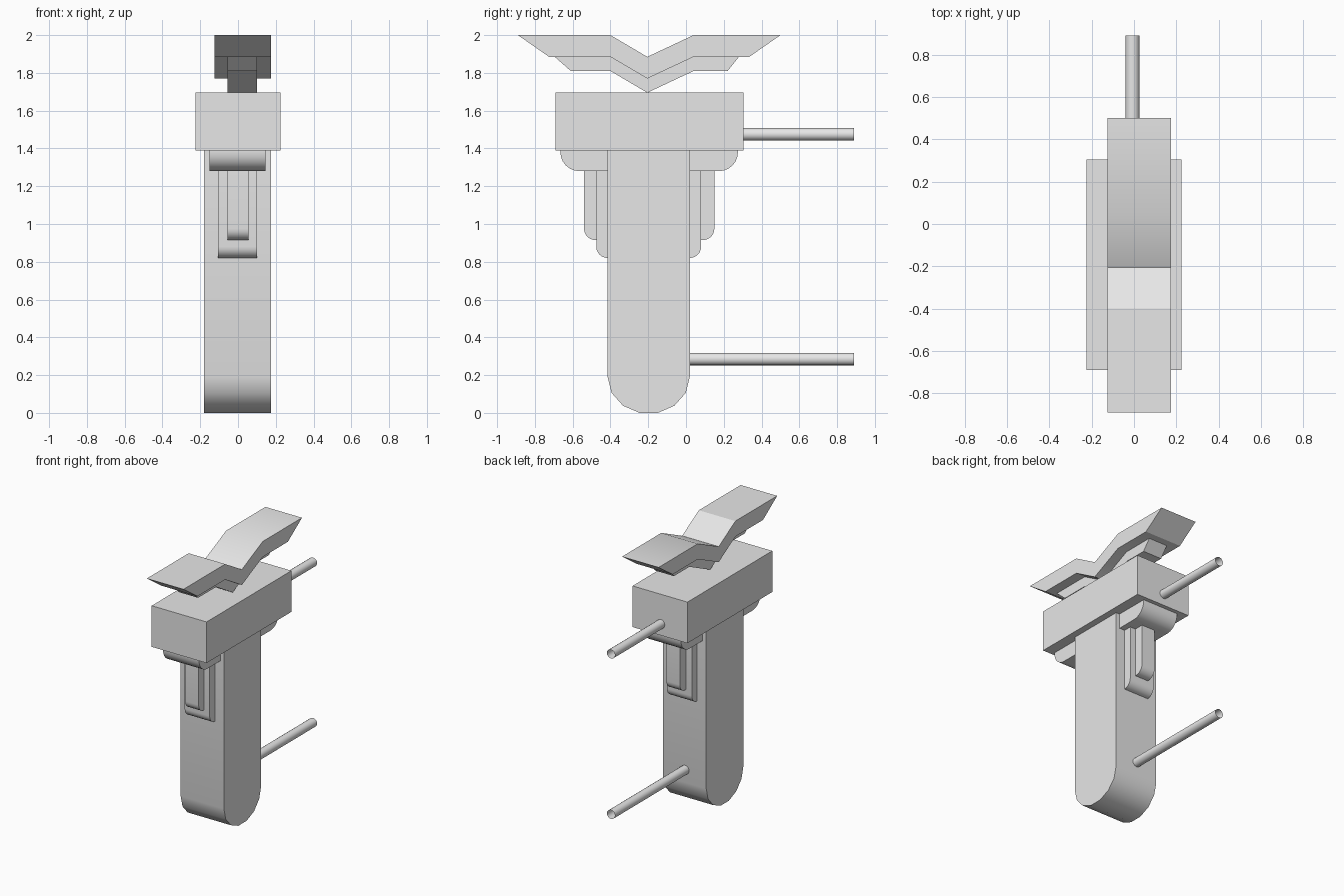
import bpy
import bmesh
from math import sin, cos, pi, radians

cube = bpy.data.objects.get("Cube")
if cube:
    bpy.data.objects.remove(cube, do_unlink=True)

grey = bpy.data.materials.new("light grey")
grey.use_nodes = True
grey.diffuse_color = (0.8, 0.8, 0.8, 1)
grey.node_tree.nodes["Principled BSDF"].inputs["Base Color"].default_value = (0.8, 0.8, 0.8, 1)


def finish(name, bm):
    bmesh.ops.recalc_face_normals(bm, faces=bm.faces)
    mesh = bpy.data.meshes.new(name)
    bm.to_mesh(mesh)
    bm.free()
    mesh.materials.append(grey)
    obj = bpy.data.objects.new(name, mesh)
    bpy.context.collection.objects.link(obj)
    bpy.ops.object.select_all(action="DESELECT")
    obj.select_set(True)
    bpy.context.view_layer.objects.active = obj
    bpy.ops.object.shade_smooth_by_angle(angle=radians(29))
    return obj


def extrude_profile(name, profile, x0, x1):
    """Extrude a (y, z) outline from x0 to x1."""
    bm = bmesh.new()
    face = bm.faces.new([bm.verts.new((x0, y, z)) for y, z in profile])
    new = bmesh.ops.extrude_face_region(bm, geom=[face])["geom"]
    bmesh.ops.translate(bm, vec=(x1 - x0, 0, 0),
                        verts=[v for v in new if isinstance(v, bmesh.types.BMVert)])
    return finish(name, bm)


def arc(cy, cz, ry, rz, start, end, steps):
    return [(cy + ry * cos(start + (end - start) * i / steps),
             cz + rz * sin(start + (end - start) * i / steps)) for i in range(steps + 1)]


def rounded_block(name, x0, x1, y0, y1, z0, z1, r):
    """Block whose two lower edges, front and back, are rounded."""
    profile = [(y0, z1)]
    profile += arc(y0 + r, z0 + r, r, r, pi, 1.5 * pi, 6)
    profile += arc(y1 - r, z0 + r, r, r, 1.5 * pi, 2 * pi, 6)
    profile += [(y1, z1)]
    extrude_profile(name, profile, x0, x1)


def open_rod(name, z, y0, y1):
    """Open-ended tube along y."""
    bm = bmesh.new()
    n = 16
    rings = [[bm.verts.new((-0.007 + 0.033 * cos(2 * pi * i / n), y,
                            z + 0.033 * sin(2 * pi * i / n))) for i in range(n)]
             for y in (y0, y1)]
    for i in range(n):
        j = (i + 1) % n
        bm.faces.new((rings[0][i], rings[0][j], rings[1][j], rings[1][i]))
    finish(name, bm)


# Post with a rounded foot
foot = arc(-0.1975, 0.19, 0.2175, 0.19 / sin(pi * 3 / 7), pi, 2 * pi, 7)
extrude_profile("post", [(-0.415, 1.39)] + foot + [(0.02, 1.39)], -0.18, 0.175)

# Head block
extrude_profile("head_block", [(-0.69, 1.39), (0.305, 1.39), (0.305, 1.695), (-0.69, 1.695)],
                -0.225, 0.225)

# Stepped brackets under the head
rounded_block("shelf_bracket", -0.15, 0.145, -0.665, 0.275, 1.28, 1.39, 0.1)
rounded_block("wide_bracket", -0.105, 0.1, -0.475, 0.08, 0.82, 1.28, 0.06)
rounded_block("narrow_bracket", -0.055, 0.055, -0.54, 0.15, 0.915, 1.28, 0.06)

# Bent top plate and the rib beneath it
extrude_profile("top_plate", [(-0.89, 2), (-0.4, 2), (-0.205, 1.885), (0.04, 2), (0.5, 2),
                              (0.335, 1.885), (0.04, 1.885), (-0.205, 1.77),
                              (-0.4, 1.885), (-0.725, 1.885)], -0.125, 0.175)
extrude_profile("lower_rib", [(-0.695, 1.885), (-0.4, 1.885), (-0.205, 1.77), (0.04, 1.885),
                              (0.28, 1.885), (0.22, 1.81), (0.04, 1.81), (-0.205, 1.695),
                              (-0.4, 1.81), (-0.61, 1.81)], -0.055, 0.1)

# Rear rods
open_rod("upper_rod", 1.475, 0.3, 0.89)
open_rod("lower_rod", 0.285, 0.015, 0.89)
